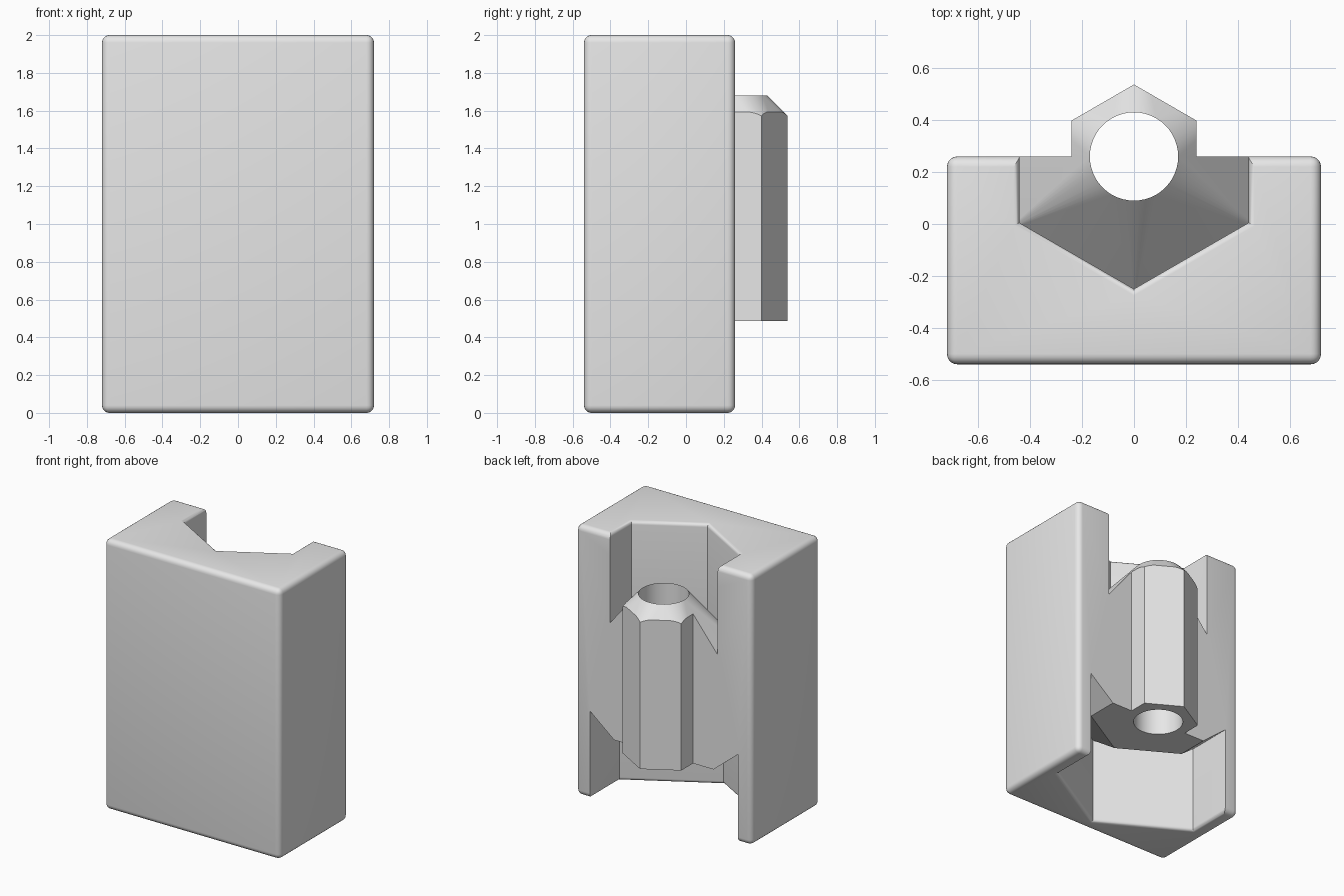
import bpy, bmesh
from math import sin, cos, pi, radians

cube = bpy.data.objects.get("Cube")
if cube:
    bpy.data.objects.remove(cube, do_unlink=True)

BACK = 0.26          # back plane, also the y of the hex axis
HEX_HALF = cos(pi / 6)

grey = bpy.data.materials.new("light_grey")
grey.use_nodes = True
grey.diffuse_color = (0.8, 0.8, 0.8, 1)
grey.node_tree.nodes["Principled BSDF"].inputs["Base Color"].default_value = (0.8, 0.8, 0.8, 1)


def ring(bm, z, radius, sides):
    """Ring of vertices round the hex axis, with one corner pointing back."""
    return [bm.verts.new((radius * cos(pi / 2 + 2 * pi * i / sides),
                          BACK + radius * sin(pi / 2 + 2 * pi * i / sides), z))
            for i in range(sides)]


def finish(name, bm):
    bmesh.ops.recalc_face_normals(bm, faces=bm.faces[:])
    mesh = bpy.data.meshes.new(name)
    bm.to_mesh(mesh)
    bm.free()
    mesh.materials.append(grey)
    obj = bpy.data.objects.new(name, mesh)
    bpy.context.collection.objects.link(obj)
    return obj


def loft(name, profile, sides=6):
    """Closed solid through rings given as (z, radius)."""
    bm = bmesh.new()
    rings = [ring(bm, z, r, sides) for z, r in profile]
    for a, b in zip(rings, rings[1:]):
        for i in range(sides):
            j = (i + 1) % sides
            bm.faces.new((a[i], a[j], b[j], b[i]))
    bm.faces.new(rings[0])
    bm.faces.new(rings[-1])
    return finish(name, bm)


def apply(obj, mod):
    bpy.ops.object.select_all(action="DESELECT")
    bpy.context.view_layer.objects.active = obj
    obj.select_set(True)
    bpy.ops.object.modifier_apply(modifier=mod.name)


def combine(obj, other, operation):
    mod = obj.modifiers.new(operation, "BOOLEAN")
    mod.operation = operation
    mod.solver = "EXACT"
    mod.object = other
    apply(obj, mod)
    bpy.data.objects.remove(other, do_unlink=True)


def flare(radius, edge, up, r=0.025, steps=5):
    """Rings that round over the rim of a hex pocket, then leave the block."""
    out = []
    for k in range(steps + 1):
        a = pi / 2 * k / steps
        out.append((edge + up * (r * (sin(a) - 1) + 0.0005),
                    radius + r * (1 - cos(a)) / HEX_HALF))
    return out + [(edge + up * 0.1, out[-1][1])]


# Rounded block
bm = bmesh.new()
bmesh.ops.create_cube(bm, size=1)
for v in bm.verts:
    v.co = (v.co.x * 1.44, v.co.y * 0.8 - 0.14, v.co.z * 2 + 1)
bmesh.ops.bevel(bm, geom=bm.edges[:], offset=0.04, segments=5, profile=0.5, affect="EDGES")
body = finish("hex_boss_block", bm)

# Hexagonal boss standing out of the back
combine(body, loft("boss", [(0.3, 0.277), (1.75, 0.277)]), "UNION")

# Upper pocket, whose floor falls from the round hole to the hex wall
upper = loft("upper_pocket", [(1.31, 0.51)] + flare(0.51, 2, 1))
bm = bmesh.new()
ring(bm, 1.68, 0.17, 48)
ring(bm, 1.29, 0.56, 6)
bmesh.ops.convex_hull(bm, input=bm.verts[:])
combine(upper, finish("upper_floor", bm), "DIFFERENCE")
combine(body, upper, "DIFFERENCE")

# Lower pocket, with a flat hex seat and a sloping groove round it
lower = loft("lower_pocket", [(0.70, 0.70)] + flare(0.70, 0, -1))
seat = loft("lower_seat", [(0.487, 0.47), (0.65, 0.70), (0.72, 0.70 + 0.07 * 0.23 / 0.163)])
combine(lower, seat, "DIFFERENCE")
combine(body, lower, "DIFFERENCE")

# Round hole through the boss
combine(body, loft("hole", [(0.35, 0.17), (1.85, 0.17)], 48), "DIFFERENCE")

bpy.ops.object.select_all(action="DESELECT")
body.select_set(True)
bpy.context.view_layer.objects.active = body
bpy.ops.object.shade_smooth_by_angle(angle=radians(28))
